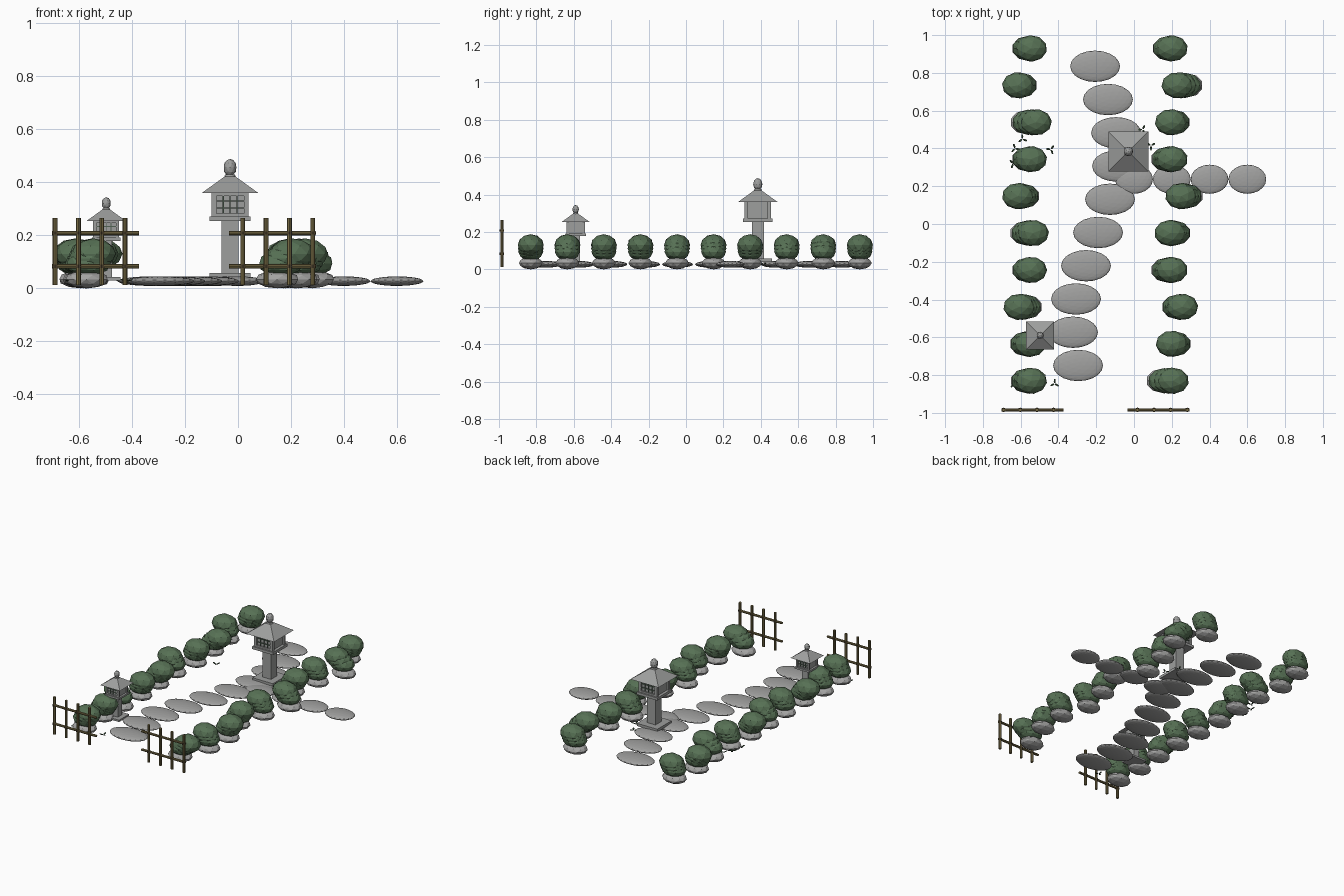
import bpy, bmesh, math, random
from mathutils import Matrix, Vector

random.seed(4)
cube = bpy.data.objects.get("Cube")
if cube:
    bpy.data.objects.remove(cube)


def material(name, r, g, b):
    m = bpy.data.materials.new(name)
    m.use_nodes = True
    m.diffuse_color = (r, g, b, 1)
    m.node_tree.nodes["Principled BSDF"].inputs["Base Color"].default_value = (r, g, b, 1)
    return m


PATH = material("path grey", .36, .36, .355)
ROCK = material("rock grey", .37, .37, .365)
CARVED = material("carved stone grey", .34, .345, .34)
BUSH = material("bush green", .095, .165, .09)
LEAF = material("leaf dark green", .035, .07, .035)
BAMBOO = material("bamboo olive", .19, .15, .06)
TIE = material("rope brown", .07, .05, .025)
LATTICE = material("lattice green grey", .08, .12, .085)


def finish(name, bm, mat, smooth=False):
    mesh = bpy.data.meshes.new(name)
    bm.to_mesh(mesh)
    bm.free()
    mesh.materials.append(mat)
    for p in mesh.polygons:
        p.use_smooth = smooth
    obj = bpy.data.objects.new(name, mesh)
    bpy.context.collection.objects.link(obj)
    return obj


def place(center, size, turn=None):
    m = Matrix.Translation(center)
    if turn:
        m = m @ turn
    return m @ Matrix.Diagonal((*size, 1))


def ball(bm, center, radii, detail=2, turn=None):
    bmesh.ops.create_icosphere(bm, subdivisions=detail, radius=1, matrix=place(center, radii, turn))


def box(bm, center, size):
    bmesh.ops.create_cube(bm, size=1, matrix=place(center, size))


def rod(bm, a, b, r, r2=None, sides=8):
    a, b = Vector(a), Vector(b)
    d = b - a
    m = Matrix.Translation((a + b) / 2) @ d.to_track_quat("Z", "Y").to_matrix().to_4x4()
    bmesh.ops.create_cone(bm, cap_ends=True, segments=sides, radius1=r,
                          radius2=r if r2 is None else r2, depth=d.length, matrix=m)


# Winding main path and the side path
main_x = (-.296, -.323, -.307, -.254, -.19, -.127, -.09, -.095, -.138, -.206)
bm = bmesh.new()
for i, x in enumerate(main_x):
    ball(bm, (x, -.749 + i * .176, .027), (.132, .083, .018), 3)
finish("main_path_stones", bm, PATH)
bm = bmesh.new()
for i in range(4):
    ball(bm, (i * .2, .237, .027), (.1, .077, .018), 3)
finish("side_path_stones", bm, PATH)

# Two hedge rows: (crown x, offset of the lower lobe), from front to back
left_row = ((-.545, -.02), (-.55, -.02), (-.607, .03), (-.545, -.015), (-.535, -.03),
            (-.614, .025), (-.545, -.015), (-.52, -.04), (-.614, .015), (-.545, -.015))
right_row = ((.206, -.045), (.2, .015), (.255, -.02), (.2, -.022), (.192, .02),
             (.25, .025), (.2, -.022), (.195, .015), (.23, .04), (.2, -.015))
for side, row in (("right", left_row), ("left", right_row)):
    for i, (x, shift) in enumerate(row):
        y = -.83 + i * .1955
        bm = bmesh.new()
        turn = Matrix.Rotation(random.uniform(0, 6), 4, "Z")
        squash = Matrix.Diagonal((.085, .07, .058, 1))
        bmesh.ops.create_icosphere(bm, subdivisions=2, radius=1,
                                   matrix=Matrix.Translation((x, y, .13)) @ squash @ turn)
        ball(bm, (x + shift / 2, y, .112), (.085, .069, .054))
        ball(bm, (x + shift, y, .094), (.085, .067, .05))
        finish(f"{side}_bush_{i + 1}", bm, BUSH)
        bm = bmesh.new()
        ball(bm, (x + shift * 1.3, y, .034), (.083, .064, .034))
        finish(f"{side}_rock_{i + 1}", bm, ROCK)


# Stone lanterns, built at full size and scaled
def lantern(name, origin, scale):
    bm = bmesh.new()
    box(bm, (0, 0, .009), (.154, .154, .018))
    box(bm, (0, 0, .115), (.064, .064, .2))
    box(bm, (0, 0, .222), (.156, .156, .018))
    box(bm, (0, 0, .276), (.118, .118, .092))
    for sx in (-1, 1):
        for sy in (-1, 1):
            box(bm, (sx * .061, sy * .061, .276), (.018, .018, .092))
    for sy in (-1, 1):
        for z in (.236, .315):
            box(bm, (0, sy * .061, z), (.12, .014, .012))
    # Square pyramid roof
    q = math.sqrt(2)
    roof = place((0, 0, .351), (1, 1, 1), Matrix.Rotation(math.pi / 4, 4, "Z"))
    bmesh.ops.create_cone(bm, cap_ends=True, segments=4, radius1=.106 * q,
                          radius2=.02 * q, depth=.062, matrix=roof)
    rod(bm, (0, 0, .38), (0, 0, .39), .022, .018, 12)
    ball(bm, (0, 0, .415), (.025, .025, .033))
    body = finish(name, bm, CARVED)
    # Window lattice on front and back
    bm = bmesh.new()
    for sy in (-1, 1):
        for k in (-1, 0, 1):
            box(bm, (k * .026, sy * .062, .276), (.005, .006, .07))
        for k in (-1, 1):
            box(bm, (0, sy * .062, .276 + k * .013), (.104, .006, .005))
    bars = finish(name + "_window_bars", bm, LATTICE)
    for obj in (body, bars):
        obj.location = origin
        obj.scale = (scale,) * 3


lantern("large_lantern", (-.03, .384, .04), 1)
lantern("small_lantern", (-.497, -.59, .03), .7)

# Bamboo fences, mirrored either side of the entrance
for name, s in (("right", -1), ("left", 1)):
    fx = lambda d: -.204 + s * d
    posts = [.222 + k * .088 for k in range(4)]
    bm = bmesh.new()
    for d in posts:
        rod(bm, (fx(d), -.984, .012), (fx(d), -.984, .265), .009)
    for z in (.083, .208):
        rod(bm, (fx(.17), -.984, z), (fx(.497), -.984, z), .008)
    finish(f"{name}_fence", bm, BAMBOO)
    bm = bmesh.new()
    for d in posts:
        for z in (.083, .208):
            rod(bm, (fx(d), -.984, z - .006), (fx(d), -.984, z + .006), .012)
    finish(f"{name}_fence_ties", bm, TIE)

# Small leafy sprigs near the ground
bm = bmesh.new()
for x, y in ((-.63, .4), (-.59, .45), (-.64, .32), (-.44, .395), (.045, .5),
             (.09, .415), (-.42, -.845), (-.635, -.845)):
    start = random.uniform(0, 6)
    for k in range(3):
        a = start + k * 2.1
        turn = Matrix.Rotation(a, 4, "Z") @ Matrix.Rotation(-.3, 4, "Y")
        ball(bm, (x + .014 * math.cos(a), y + .014 * math.sin(a), .03), (.014, .006, .003), 1, turn)
finish("leaf_sprigs", bm, LEAF)
